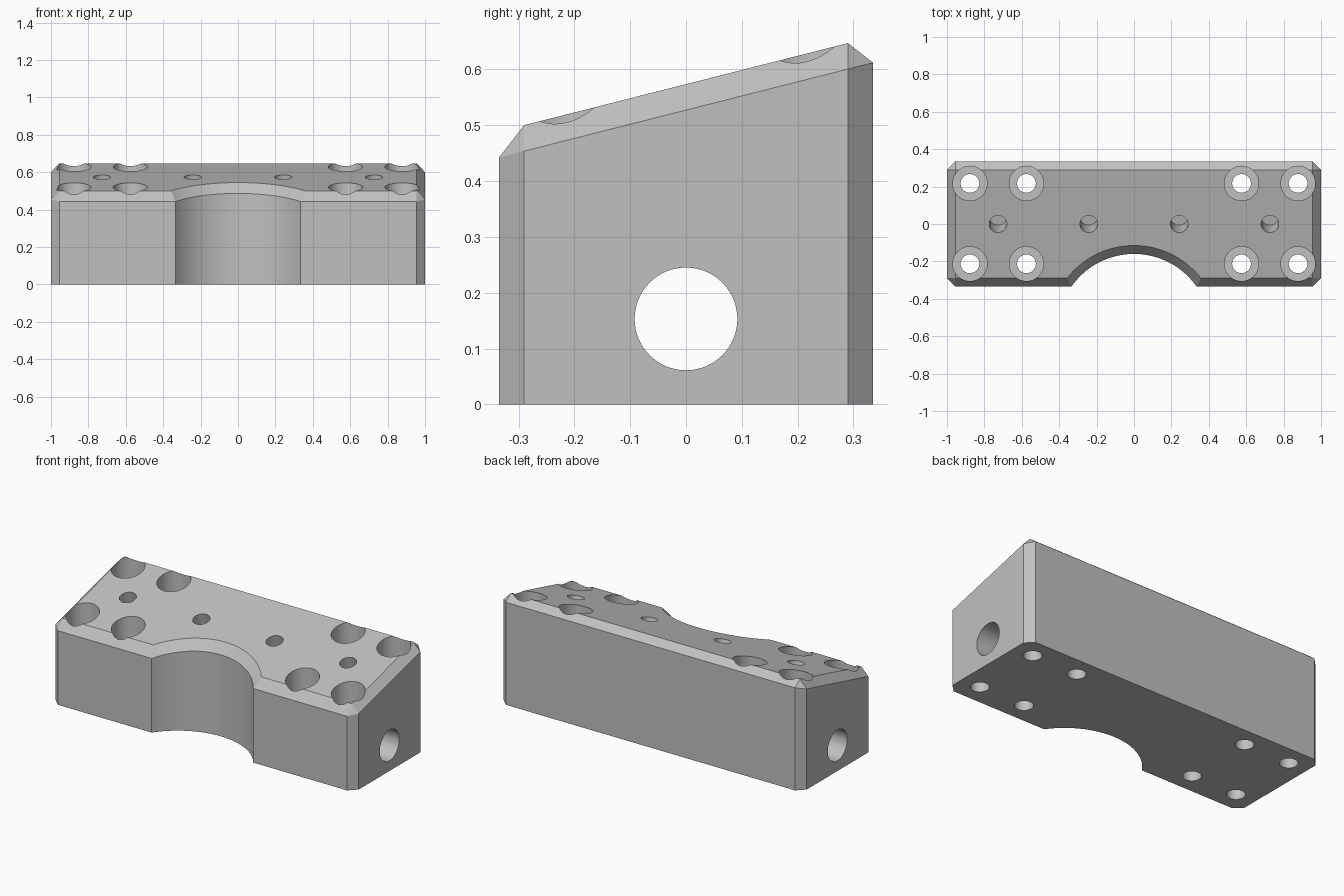
import bpy
import bmesh
from math import sin, cos, asin, atan, pi, radians
from mathutils import Matrix, Vector

cube = bpy.data.objects.get("Cube")
if cube:
    bpy.data.objects.remove(cube, do_unlink=True)

HALF_X, HALF_Y, CHAMFER = 1.0, 0.335, 0.045
SLOPE, RIM_Z, TOP_Z = 0.2534, 0.527, 0.5735
NOTCH_Y, NOTCH_R, ARC_STEPS = -0.568, 0.408, 40


def make_object(name, bm):
    bmesh.ops.recalc_face_normals(bm, faces=bm.faces)
    mesh = bpy.data.meshes.new(name)
    bm.to_mesh(mesh)
    bm.free()
    obj = bpy.data.objects.new(name, mesh)
    bpy.context.collection.objects.link(obj)
    return obj


def notch_arc(radius, y_end):
    """Arc of the front notch from left to right, ending on the line y_end."""
    a = asin(((radius ** 2 - (y_end - NOTCH_Y) ** 2) ** 0.5) / radius)
    angles = [-a + 2 * a * i / ARC_STEPS for i in range(ARC_STEPS + 1)]
    return [(radius * sin(t), NOTCH_Y + radius * cos(t)) for t in angles]


# Outline of the block and the matching inset outline of the sloped top
ix, iy = HALF_X - CHAMFER, HALF_Y - CHAMFER
corners = [(HALF_X, -iy), (HALF_X, iy), (ix, HALF_Y),
           (-ix, HALF_Y), (-HALF_X, iy), (-HALF_X, -iy), (-ix, -HALF_Y)]
outer = notch_arc(NOTCH_R, -HALF_Y) + [(ix, -HALF_Y)] + corners
inner = notch_arc(NOTCH_R + CHAMFER, -iy) + [(ix, -iy)]
inner += [(max(-ix, min(ix, x)), max(-iy, min(iy, y))) for x, y in corners]

# Block body: floor, walls, chamfer and sloped top
bm = bmesh.new()
floor = [bm.verts.new((x, y, 0)) for x, y in outer]
rim = [bm.verts.new((x, y, RIM_Z + SLOPE * y)) for x, y in outer]
top = [bm.verts.new((x, y, TOP_Z + SLOPE * y)) for x, y in inner]
for low, high in ((floor, rim), (rim, top)):
    for i in range(len(low)):
        j = (i + 1) % len(low)
        bm.faces.new((low[i], low[j], high[j], high[i]))
bm.faces.new(floor[::-1])
bm.faces.new(top)
bmesh.ops.remove_doubles(bm, verts=bm.verts, dist=1e-5)
body = make_object("mounting_block", bm)


def add_turned(bm, profile, matrix, sides=48):
    """Closed turned solid from (radius, height) pairs."""
    rings = []
    for r, h in profile:
        angles = [2 * pi * i / sides for i in range(sides)]
        rings.append([bm.verts.new(matrix @ Vector((r * cos(t), r * sin(t), h)))
                      for t in angles])
    for a, b in zip(rings, rings[1:]):
        for i in range(sides):
            j = (i + 1) % sides
            bm.faces.new((a[i], a[j], b[j], b[i]))
    bm.faces.new(rings[0][::-1])
    bm.faces.new(rings[-1])


bm = bmesh.new()
# Counterbored screw holes
for x in (-0.877, -0.575, 0.575, 0.877):
    for y in (-0.213, 0.217):
        add_turned(bm, [(0.05, -0.1), (0.05, 0.3), (0.092, 0.3), (0.092, 1)],
                   Matrix.Translation((x, y, 0)))
# Blind pin holes, square to the sloped top
for x in (-0.727, -0.242, 0.242, 0.727):
    add_turned(bm, [(0.047, -0.16), (0.047, 0.2)],
               Matrix.Translation((x, 0, TOP_Z)) @ Matrix.Rotation(atan(SLOPE), 4, 'X'))
# Long cross bore from end to end
add_turned(bm, [(0.092, -1.2), (0.092, 1.2)],
           Matrix.Translation((0, 0, 0.153)) @ Matrix.Rotation(pi / 2, 4, 'Y'), 64)
cutter = make_object("hole_cutter", bm)
cutter.hide_render = True

# Cut the holes
cut = body.modifiers.new("holes", 'BOOLEAN')
cut.operation = 'DIFFERENCE'
cut.solver = 'EXACT'
cut.object = cutter
bpy.ops.object.select_all(action='DESELECT')
body.select_set(True)
bpy.context.view_layer.objects.active = body
bpy.ops.object.modifier_apply(modifier=cut.name)
bpy.data.objects.remove(cutter, do_unlink=True)

# Plain grey metal
grey = bpy.data.materials.new("light_grey")
grey.use_nodes = True
colour = (0.53, 0.53, 0.53, 1)
grey.diffuse_color = colour
grey.node_tree.nodes["Principled BSDF"].inputs["Base Color"].default_value = colour
body.data.materials.clear()
body.data.materials.append(grey)
bpy.ops.object.shade_smooth_by_angle(angle=radians(25))
